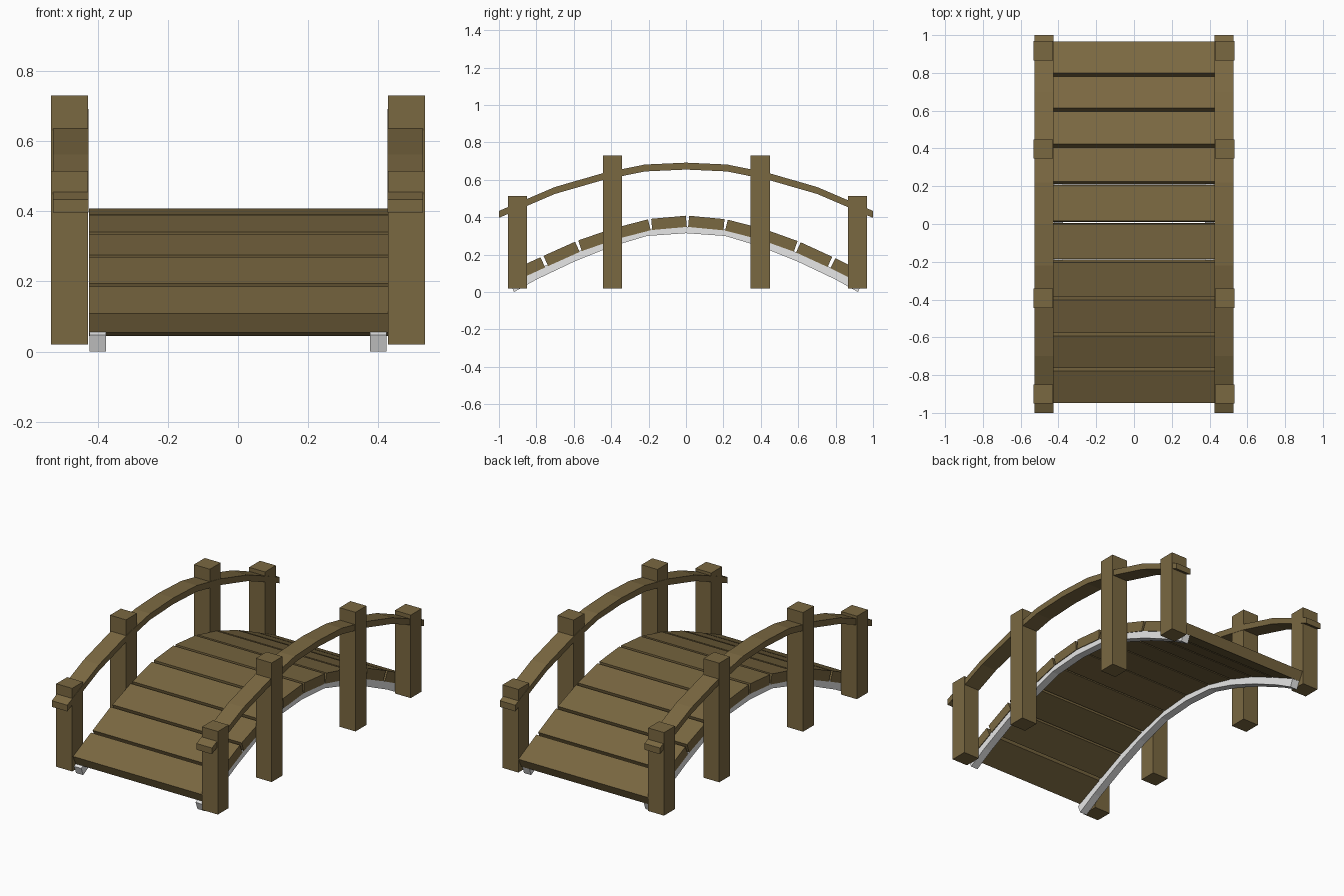
import bpy
from mathutils import Vector

if "Cube" in bpy.data.objects:
    bpy.data.objects.remove(bpy.data.objects["Cube"])


def material(name, rgb):
    m = bpy.data.materials.new(name)
    m.diffuse_color = (*rgb, 1)
    m.use_nodes = True
    m.node_tree.nodes["Principled BSDF"].inputs["Base Color"].default_value = m.diffuse_color
    return m


wood = material("brown wood", (0.195, 0.138, 0.053))
grey = material("light grey", (0.8, 0.8, 0.8))


def extrude_profile(name, profile, x0, x1, mat):
    """Solid strip: pairs of (upper, lower) y/z points swept from x0 to x1."""
    verts, faces = [], []
    for (ut, lt) in profile:
        verts += [(x0, *ut), (x1, *ut), (x1, *lt), (x0, *lt)]
    n = len(profile)
    for i in range(n - 1):
        a, b = 4 * i, 4 * i + 4
        for k in range(4):
            j = (k + 1) % 4
            faces.append((a + k, a + j, b + j, b + k))
    e = 4 * (n - 1)
    faces += [(3, 2, 1, 0), (e, e + 1, e + 2, e + 3)]
    mesh = bpy.data.meshes.new(name)
    mesh.from_pydata(verts, [], faces)
    mesh.update()
    mesh.materials.append(mat)
    ob = bpy.data.objects.new(name, mesh)
    bpy.context.collection.objects.link(ob)
    return ob


def mirrored(half):
    return half + [(-y, z) for y, z in reversed(half[:-1])]


# Deck planks: tilted boards between corners of the arch, with small gaps
deck = [(-0.955, 0.105), (-0.77, 0.19), (-0.585, 0.273), (-0.395, 0.339),
        (-0.195, 0.391), (0.008, 0.409), (0.215, 0.389), (0.415, 0.338),
        (0.605, 0.270), (0.79, 0.185), (0.975, 0.095)]
for i in range(len(deck) - 1):
    a, b = Vector(deck[i]), Vector(deck[i + 1])
    d = (b - a).normalized()
    down = Vector((d.y, -d.x)) * 0.06
    a, b = a + d * 0.009, b - d * 0.009
    extrude_profile(f"deck_plank_{i + 1}", [(a, a + down), (b, b + down)],
                    -0.425, 0.428, wood)

# Arched stringers under the deck
under = mirrored([(-0.92, 0.0), (-0.8, 0.067), (-0.6, 0.162), (-0.4, 0.243),
                  (-0.21, 0.3), (0, 0.315)])
stringer = [((y * 1.02, z + (0.034 + 0.014 * abs(y))), (y, z)) for y, z in under]

# Handrails: vertical ends, flat segments
rail = mirrored([(-1, 0.434), (-0.7, 0.562), (-0.44, 0.637), (-0.22, 0.682), (0, 0.692)])
rail_profile = [((y, z), (y, z - 0.037)) for y, z in rail]

# Posts: y centre and top height
posts = [(-0.9, 0.515), (-0.393, 0.73), (0.397, 0.73), (0.917, 0.515)]

for side, s in (("left", -1), ("right", 1)):
    def span(p, q):
        return min(s * p, s * q), max(s * p, s * q)
    extrude_profile(f"{side}_stringer", stringer, *span(0.377, 0.424), grey)
    extrude_profile(f"{side}_handrail", rail_profile, *span(0.426, 0.528), wood)
    for i, (y, top) in enumerate(posts):
        extrude_profile(f"{side}_post_{i + 1}",
                        [((y - 0.051, top), (y - 0.051, 0.02)),
                         ((y + 0.051, top), (y + 0.051, 0.02))],
                        *span(0.428, 0.533), wood)
